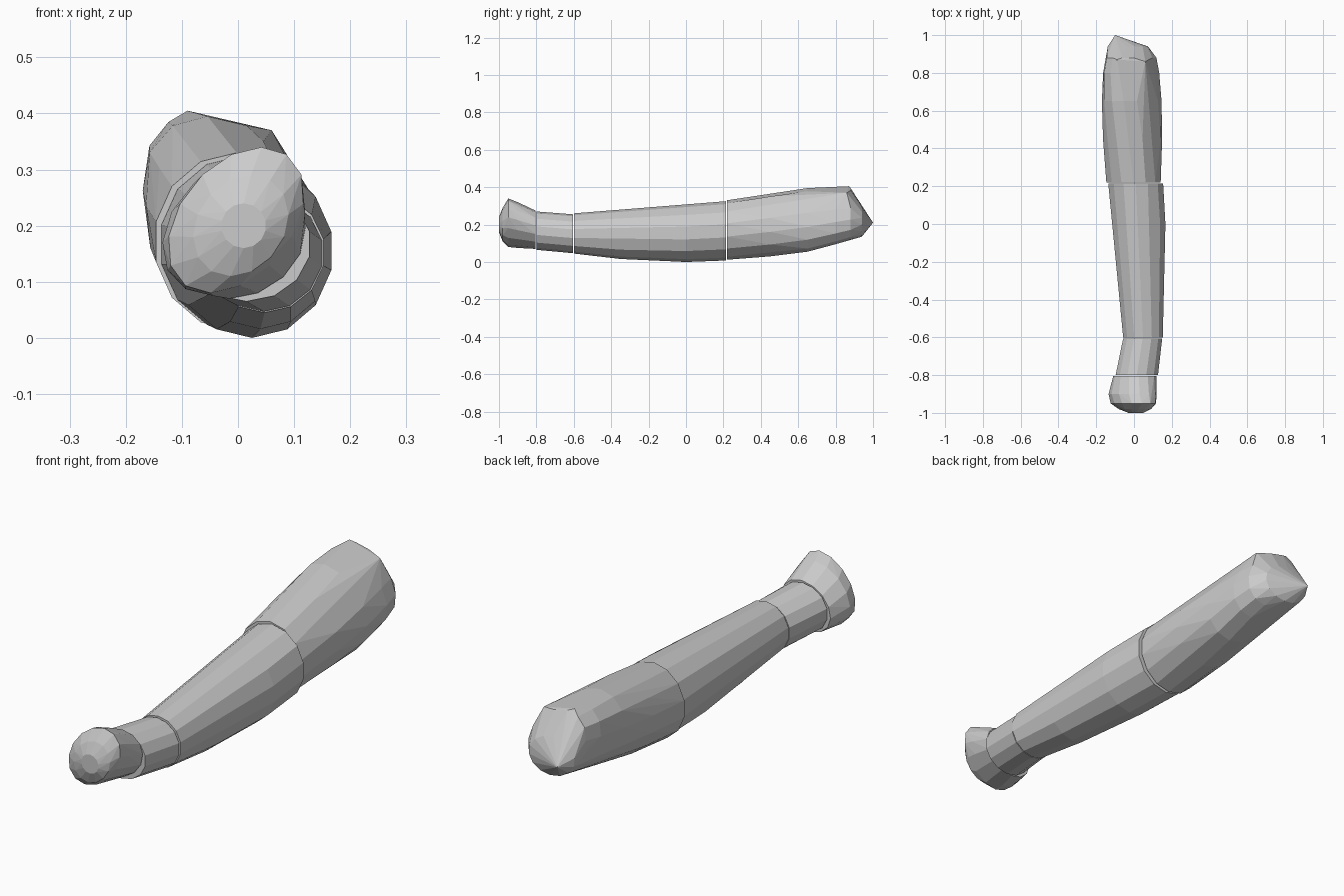
import bpy, bmesh, math

if "Cube" in bpy.data.objects:
    bpy.data.objects.remove(bpy.data.objects["Cube"])

SIDES = 14


def ring(y, x0, x1, z0, z1, lean=0.0):
    """Leaning oval cross-section that fits the given x and z limits."""
    cx, cz, hx, rz = (x0 + x1) / 2, (z0 + z1) / 2, (x1 - x0) / 2, (z1 - z0) / 2
    rx = math.sqrt(max(hx * hx - (lean * rz) ** 2, 1e-5))
    pts = []
    for i in range(SIDES):
        a = 2 * math.pi * i / SIDES + math.pi / 2
        dz = rz * math.sin(a)
        pts.append((cx + rx * math.cos(a) + lean * dz, y, cz + dz))
    return pts


def hull_part(name, sections, extra=()):
    """Faceted convex solid wrapped around a row of cross-sections."""
    bm = bmesh.new()
    for s in sections:
        for p in ring(*s):
            bm.verts.new(p)
    for p in extra:
        bm.verts.new(p)
    res = bmesh.ops.convex_hull(bm, input=bm.verts[:])
    loose = {v for v in res["geom_interior"] + res["geom_unused"]
             if isinstance(v, bmesh.types.BMVert)}
    bmesh.ops.delete(bm, geom=list(loose), context='VERTS')
    bmesh.ops.dissolve_limit(bm, angle_limit=math.radians(3),
                             verts=bm.verts[:], edges=bm.edges[:])
    bmesh.ops.recalc_face_normals(bm, faces=bm.faces[:])
    mesh = bpy.data.meshes.new(name)
    bm.to_mesh(mesh)
    bm.free()
    obj = bpy.data.objects.new(name, mesh)
    bpy.context.collection.objects.link(obj)
    return obj


# Knob at the front end
hull_part("knob", [
    (-0.805, -0.11, 0.12, 0.07, 0.275, 0.2),
    (-0.90, -0.135, 0.12, 0.075, 0.32, 0.3),
    (-0.95, -0.125, 0.118, 0.08, 0.34, 0.35),
    (-0.98, -0.08, 0.09, 0.11, 0.29, 0.2),
    (-1.00, -0.03, 0.05, 0.16, 0.24),
])

# Narrow neck behind the knob
hull_part("neck", [
    (-0.80, -0.10, 0.13, 0.065, 0.27),
    (-0.605, -0.06, 0.152, 0.047, 0.255),
])

# Long middle shaft
hull_part("middle_shaft", [
    (-0.60, -0.06, 0.155, 0.045, 0.26),
    (-0.35, -0.085, 0.165, 0.016, 0.28),
    (0.00, -0.12, 0.17, 0.0, 0.31),
    (0.215, -0.14, 0.158, 0.008, 0.325),
])

# Thick rear part with a pointed off-centre end
hull_part("rear_shaft", [
    (0.22, -0.15, 0.145, 0.012, 0.33),
    (0.45, -0.165, 0.15, 0.03, 0.367, -0.1),
    (0.65, -0.17, 0.146, 0.055, 0.395, -0.25),
    (0.80, -0.165, 0.135, 0.095, 0.40, -0.35),
    (0.88, -0.15, 0.12, 0.12, 0.395, -0.35),
    (0.94, -0.14, 0.075, 0.135, 0.30, -0.1),
], extra=[(-0.10, 1.0, 0.21), (-0.09, 0.87, 0.405), (0.06, 0.86, 0.37)])
